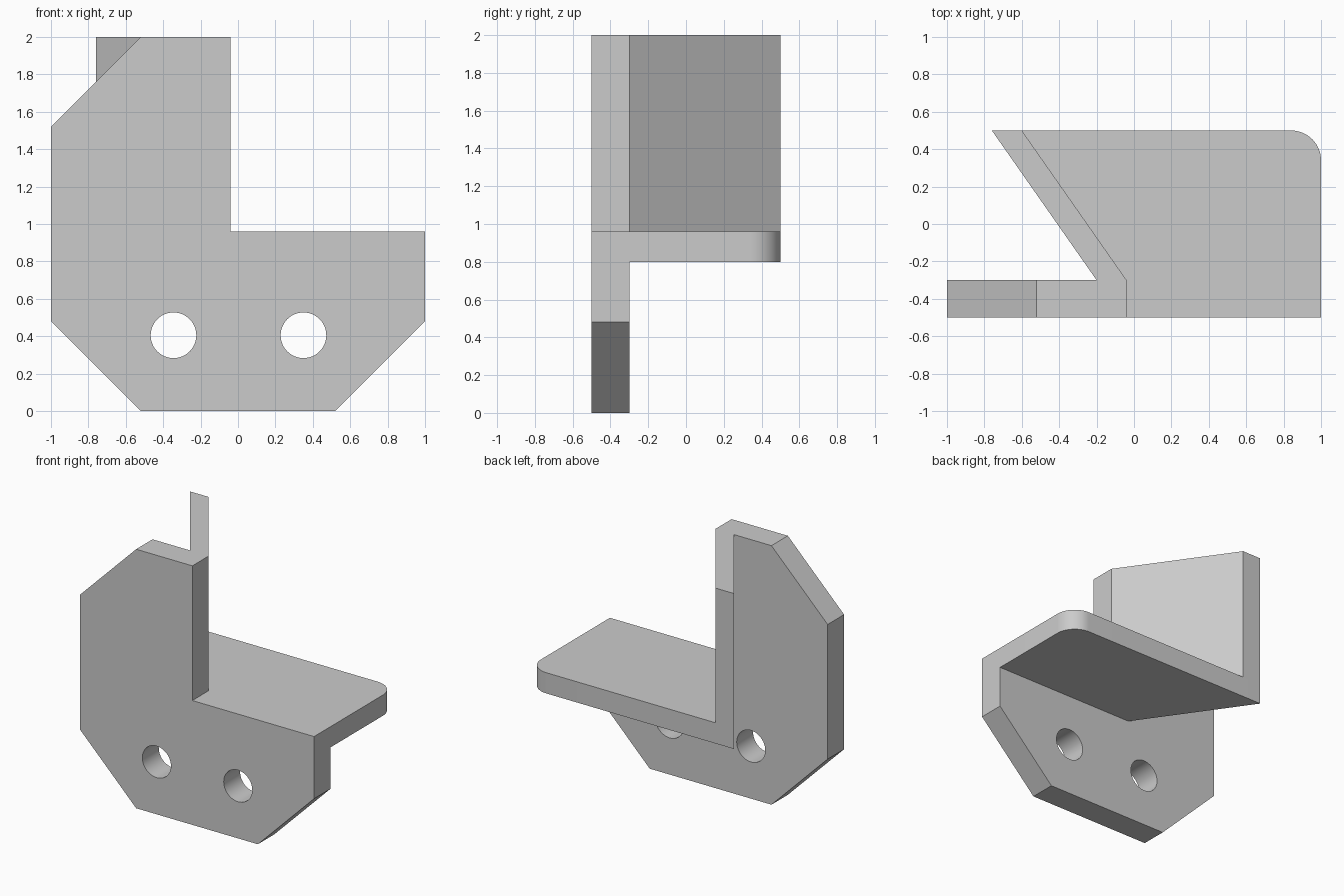
import bpy, bmesh, math
from mathutils import Vector

cube = bpy.data.objects.get("Cube")
if cube:
    bpy.data.objects.remove(cube, do_unlink=True)

grey = bpy.data.materials.new("plain grey")
grey.use_nodes = True
colour = (0.6, 0.6, 0.6, 1)
grey.diffuse_color = colour
grey.node_tree.nodes["Principled BSDF"].inputs["Base Color"].default_value = colour


def extrude(name, profile, shift):
    """Solid made by sweeping a closed 3D outline along a vector."""
    bm = bmesh.new()
    face = bm.faces.new([bm.verts.new(p) for p in profile])
    swept = bmesh.ops.extrude_face_region(bm, geom=[face])["geom"]
    bmesh.ops.translate(bm, vec=Vector(shift),
                        verts=[v for v in swept if isinstance(v, bmesh.types.BMVert)])
    bmesh.ops.recalc_face_normals(bm, faces=bm.faces)
    mesh = bpy.data.meshes.new(name)
    bm.to_mesh(mesh)
    bm.free()
    mesh.materials.append(grey)
    obj = bpy.data.objects.new(name, mesh)
    bpy.context.collection.objects.link(obj)
    return obj


def arc(cx, cy, r, start, end, steps):
    angles = [math.radians(start + (end - start) * i / steps) for i in range(steps + 1)]
    return [(cx + r * math.cos(a), cy + r * math.sin(a)) for a in angles]


def smooth(obj):
    bpy.ops.object.select_all(action="DESELECT")
    obj.select_set(True)
    bpy.context.view_layer.objects.active = obj
    bpy.ops.object.shade_smooth_by_angle(angle=math.radians(30))


FRONT, BACK, INNER = -0.5, 0.5, -0.3
SHELF_LOW, SHELF_TOP, TOP = 0.8, 0.96, 2.0

# Front plate: L-shaped with chamfered corners
outline = [(-0.52, 0), (0.52, 0), (1, 0.48), (1, SHELF_TOP), (-0.04, SHELF_TOP),
           (-0.04, TOP), (-0.52, TOP), (-1, 1.52), (-1, 0.48)]
plate = extrude("front_plate", [(x, FRONT, z) for x, z in outline], (0, INNER - FRONT, 0))

# Two bolt holes through the plate
for side, x in (("right", -0.345), ("left", 0.35)):
    ring = arc(x, 0.405, 0.122, 0, 360, 48)[:-1]
    cutter = extrude(side + "_hole_cutter", [(px, FRONT - 0.1, pz) for px, pz in ring], (0, 0.4, 0))
    cutter.hide_render = True
    cutter.hide_set(True)
    cut = plate.modifiers.new(side + "_hole", "BOOLEAN")
    cut.operation = "DIFFERENCE"
    cut.solver = "EXACT"
    cut.object = cutter
    bpy.context.view_layer.objects.active = plate
    bpy.ops.object.modifier_apply(modifier=cut.name)
    bpy.data.objects.remove(cutter, do_unlink=True)
smooth(plate)

# Shelf with one rounded back corner
radius = 0.16
footprint = [(-0.2, INNER), (1, INNER)]
footprint += arc(1 - radius, BACK - radius, radius, 0, 90, 16) + [(-0.76, BACK)]
shelf = extrude("shelf", [(x, y, SHELF_LOW) for x, y in footprint], (0, 0, SHELF_TOP - SHELF_LOW))
smooth(shelf)

# Slanted upright wall standing on the shelf
footprint = [(-0.2, INNER), (-0.04, INNER), (-0.6, BACK), (-0.76, BACK)]
extrude("slanted_wall", [(x, y, SHELF_TOP) for x, y in footprint], (0, 0, TOP - SHELF_TOP))
